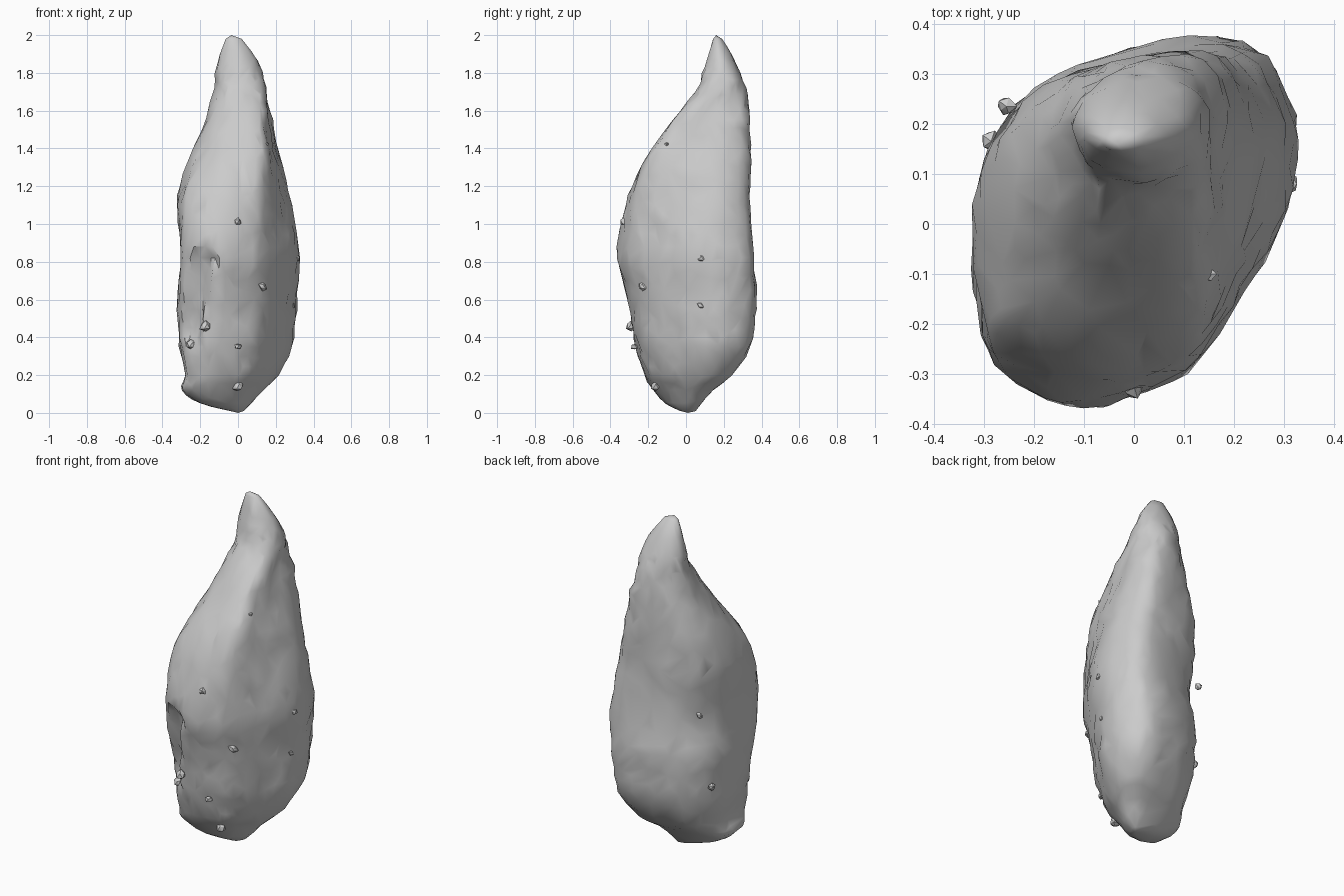
import bpy, bmesh, math, random
from mathutils import Vector, noise

random.seed(4)
if "Cube" in bpy.data.objects:
    bpy.data.objects.remove(bpy.data.objects["Cube"], do_unlink=True)

stone = bpy.data.materials.new("grey_stone")
stone.use_nodes = True
GREY = (0.6, 0.6, 0.6, 1)
stone.diffuse_color = GREY
stone.node_tree.nodes["Principled BSDF"].inputs["Base Color"].default_value = GREY

# Extents by height: z, x min, x max, y min, y max
LEVELS = [
    (0.01, -.04, .03, -.03, .05), (.05, -.2, .07, -.11, .08), (.12, -.3, .13, -.17, .14),
    (.2, -.285, .21, -.22, .24), (.35, -.31, .28, -.26, .33), (.5, -.32, .3, -.29, .355),
    (.65, -.32, .31, -.32, .365), (.82, -.305, .32, -.365, .35), (1, -.315, .3, -.345, .335),
    (1.15, -.32, .27, -.305, .335), (1.3, -.28, .235, -.245, .335), (1.45, -.215, .2, -.14, .335),
    (1.6, -.155, .175, -.04, .33), (1.72, -.125, .155, .06, .315), (1.8, -.12, .13, .09, .29),
    (1.9, -.095, .08, .12, .24), (1.98, -.065, .02, .145, .19)]

# Unit cross-sections of the body, the upper part and the tip
BODY = [(-.98, -.5), (-.85, -.82), (-.45, -1), (0, -.95), (.4, -.75), (.7, -.35),
        (.95, .1), (1, .6), (.7, 1), (0, .95), (-.6, .72), (-.95, .2)]
UPPER = [(-.88, -.38), (-.65, -.72), (-.2, -.92), (.35, -1), (.7, -.9), (.85, -.4),
         (.95, .1), (1, .55), (.75, .97), (.15, 1), (-.6, .8), (-1, .3)]
TIP = [(math.cos(a), math.sin(a)) for a in (math.radians(207 + 30 * i) for i in range(12))]


def spline(points, steps, closed):
    """Smooth points with a Catmull-Rom curve."""
    n = len(points)
    pick = (lambda i: points[i % n]) if closed else (lambda i: points[max(0, min(n - 1, i))])
    out = []
    for i in range(n if closed else n - 1):
        a, b, c, d = (pick(i + k) for k in (-1, 0, 1, 2))
        for s in range(steps):
            t = s / steps
            out.append([q + .5 * t * (r - p + t * (2*p - 5*q + 4*r - w + t * (3*(q - r) + w - p)))
                        for p, q, r, w in zip(a, b, c, d)])
    return out if closed else out + [points[-1]]


def clamp(value):
    return max(0, min(1, value))


def finish(bm, name, angle):
    bmesh.ops.recalc_face_normals(bm, faces=bm.faces)
    mesh = bpy.data.meshes.new(name)
    bm.to_mesh(mesh)
    bm.free()
    mesh.materials.append(stone)
    obj = bpy.data.objects.new(name, mesh)
    bpy.context.collection.objects.link(obj)
    bpy.ops.object.select_all(action='DESELECT')
    obj.select_set(True)
    bpy.context.view_layer.objects.active = obj
    bpy.ops.object.shade_smooth_by_angle(angle=math.radians(angle))
    return obj


def weathered(x, y, z, cx, cy):
    """Carve the front crevice and roughen a surface point."""
    p = Vector((x, y, z))
    out = Vector((x - cx, y - cy, 0)).normalized()
    # Crevice leans to the side as it descends, under a lip at the top
    middle = -2.08 - (.82 - z) * .9
    away = abs(math.atan2(y, x) - middle)
    p -= out * .06 * clamp((.22 - away) / .12) * clamp((z - .3) / .15) * clamp((.87 - z) / .04)
    rough = min(1, z * 4, (2.05 - z) * 3)
    p += out * rough * (.008 * noise.noise(p * 7) + .011 * noise.noise(p * 17)
                        + random.uniform(-.003, .003))
    return p


# Stone body: lofted rings, closed at both ends
bm = bmesh.new()
profiles = [spline(section, 4, True) for section in (BODY, UPPER, TIP)]
rings = []
for z, x0, x1, y0, y1 in spline(LEVELS, 3, False):
    to_upper, to_tip = clamp((z - .95) / .45), clamp((z - 1.55) / .25)
    cx, cy = (x0 + x1) / 2, (y0 + y1) / 2
    ring = []
    for points in zip(*profiles):
        u, v = (b + (m - b) * to_upper + (t - m) * to_tip for b, m, t in zip(*points))
        x, y = cx + u * (x1 - x0) / 2, cy + v * (y1 - y0) / 2
        ring.append(bm.verts.new(weathered(x, y, z, cx, cy)))
    rings.append(ring)
for low, high in zip(rings, rings[1:]):
    for i in range(len(low)):
        j = (i + 1) % len(low)
        bm.faces.new((low[i], low[j], high[j], high[i]))
for ring, point in ((rings[0], (0, .01, 0)), (rings[-1], (-.035, .16, 2))):
    end = bm.verts.new(point)
    for i in range(len(ring)):
        bm.faces.new((ring[i], ring[(i + 1) % len(ring)], end))
bmesh.ops.triangulate(bm, faces=bm.faces)
body = finish(bm, "stone_body", 40)
facets = body.modifiers.new("irregular_facets", 'DECIMATE')
facets.ratio = .4


# Small chips clinging to the surface
def chip(name, place, size):
    bm = bmesh.new()
    bmesh.ops.create_icosphere(bm, subdivisions=1, radius=size)
    for v in bm.verts:
        v.co = v.co * random.uniform(.6, 1.15) + Vector(place)
    finish(bm, name, 20)


CHIPS = [(-.17, -.29, .46, .035), (0, -.27, .35, .022), (.13, -.23, .67, .03),
         (0, -.325, 1.01, .025), (-.255, .235, .9, .022), (-.285, .165, .46, .022),
         (.305, .08, .82, .025), (.285, .08, .57, .025), (-.25, -.2, .36, .03),
         (0, -.16, .14, .03), (.15, -.1, 1.42, .018)]
for i, (x, y, z, size) in enumerate(CHIPS):
    chip(f"stone_chip_{i + 1}", (x, y, z), size)
